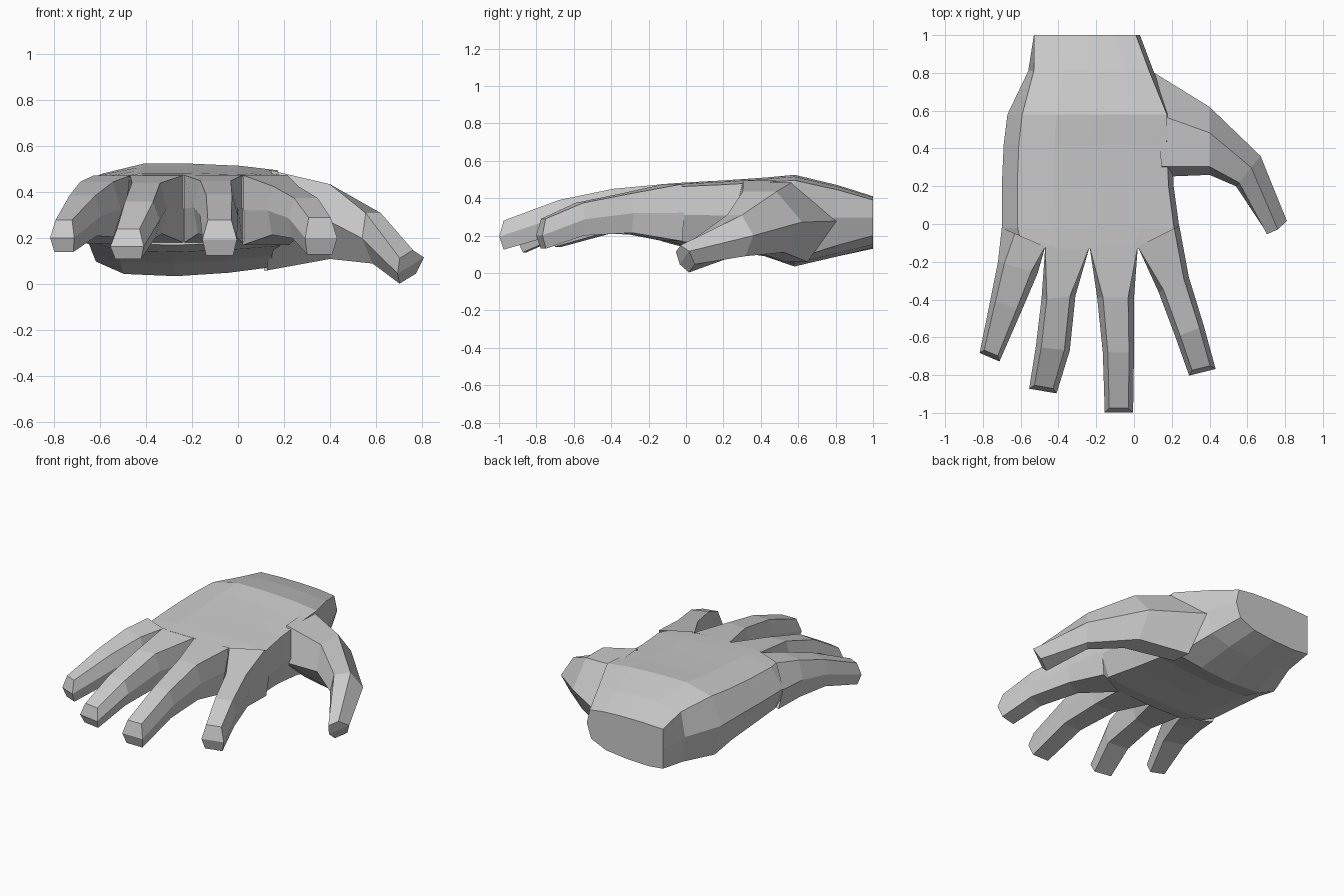
import bpy
import bmesh
from mathutils import Vector

if "Cube" in bpy.data.objects:
    bpy.data.objects.remove(bpy.data.objects["Cube"])


def loft(name, rings, cap_start=True):
    """Skin a list of equal-length point rings into a flat-shaded mesh."""
    n = len(rings[0])
    verts = [p for r in rings for p in r]
    faces = []
    for k in range(len(rings) - 1):
        for i in range(n):
            j = (i + 1) % n
            faces.append((k * n + i, k * n + j, (k + 1) * n + j, (k + 1) * n + i))
    last = (len(rings) - 1) * n
    for o in [last] + ([0] if cap_start else []):  # cap as a strip across the section
        for i in range(n // 2 - 1):
            faces.append((o + i, o + i + 1, o + n - 2 - i, o + n - 1 - i))
    me = bpy.data.meshes.new(name)
    me.from_pydata(verts, [], faces)
    bm = bmesh.new()
    bm.from_mesh(me)
    bmesh.ops.recalc_face_normals(bm, faces=bm.faces)
    bm.to_mesh(me)
    bm.free()
    ob = bpy.data.objects.new(name, me)
    bpy.context.collection.objects.link(ob)
    return ob


def digit(name, base, sections, rest=(.16, .16, .11), bulge=.025, shear=0, roll=0):
    """Six-sided tapering digit; section = (ax, ay, bx, by, z_top, z_bottom).
    base / rest: insets (top left, top right, bottom left) at the root and further on."""
    rings = []
    for k, (ax, ay, bx, by, zt, zb) in enumerate(sections):
        il, ir, bl = base if k == 0 else rest
        tip = k == len(sections) - 1
        bl = min(bl, .11) if tip else bl
        prof = [(il, 1), (0, .5), (bl, 0), (1 - ir * .7, 0), (1, .5), (1 - ir, 1)]
        rings.append([Vector((ax + (bx - ax) * u,
                              ay + (by - ay) * u + tip * shear * (v - .5),
                              zb + (zt - zb) * v + tip * roll * (u - .5)))
                      for u, v in prof])
    # push the middle of the tip forward so that it ends in a blunt wedge
    mid = [sum(r, Vector()) / 6 for r in rings]
    push = (mid[-1] - mid[-2]).normalized() * bulge
    for i in (1, 4):
        rings[-1][i] = rings[-1][i] + push
    return loft(name, rings, cap_start=False)


# palm and wrist: rounded section, blended to a squarer one at the wrist
rounded = [(0, .55), (.09, .91), (.3, 1), (.52, 1), (.78, .98), (.97, .94),
           (1, .5), (.94, .08), (.72, .03), (.46, 0), (.2, .02), (.06, .13)]
square = [(0, .5), (0, .98), (.28, 1), (.56, 1), (.8, .98), (1, .93),
          (1.04, .6), (.98, .25), (.78, .08), (.5, .02), (.2, 0), (0, .04)]
# y, x_left, x_right, z_top, z_bottom, squareness
stations = [(1.0, -.53, .01, .41, .13, 1), (.81, -.56, .09, .47, .085, .5),
            (.58, -.67, .20, .525, .035, 0), (.42, -.69, .20, .51, .09, 0),
            (.20, -.70, .21, .495, .12, 0), (-.02, -.70, .24, .483, .14, 0),
            (-.13, -.67, .19, .475, .17, 0)]
rings = []
for y, l, r, t, b, s in stations:
    ring = [Vector(p).lerp(Vector(q), s) for p, q in zip(rounded, square)]
    rings.append([Vector((l + (r - l) * u, y, b + (t - b) * v)) for u, v in ring])
loft("palm", rings)

# four fingers
digit("little_finger", (.3, 0, .2), [
    (-.70, -.02, -.47, -.12, .472, .175), (-.72, -.20, -.51, -.26, .445, .205),
    (-.76, -.40, -.595, -.46, .385, .21), (-.81, -.66, -.705, -.705, .28, .14)])
digit("ring_finger", (0, 0, 0), [
    (-.47, -.12, -.235, -.12, .475, .18), (-.49, -.40, -.31, -.38, .44, .22),
    (-.52, -.65, -.34, -.67, .36, .20), (-.55, -.85, -.405, -.875, .24, .11)])
digit("middle_finger", (0, 0, 0), [
    (-.235, -.12, .02, -.12, .475, .18), (-.195, -.39, 0, -.39, .45, .22),
    (-.165, -.68, 0, -.68, .39, .21), (-.155, -.975, -.005, -.975, .28, .125)])
digit("index_finger", (0, .12, 0), [
    (.02, -.12, .24, -.01, .475, .17), (.13, -.36, .29, -.28, .425, .215),
    (.22, -.60, .37, -.54, .375, .20), (.285, -.78, .425, -.745, .29, .13)])

# thumb, swinging out from the side of the palm
digit("thumb", (.1, .4, .5), [
    (.15, .25, .10, .805, .495, .06), (.40, .26, .40, .62, .435, .11),
    (.54, .20, .67, .36, .31, .09), (.69, -.025, .805, .025, .14, .03)],
    rest=(.12, .38, .35), bulge=.01, shear=-.07, roll=.07)
